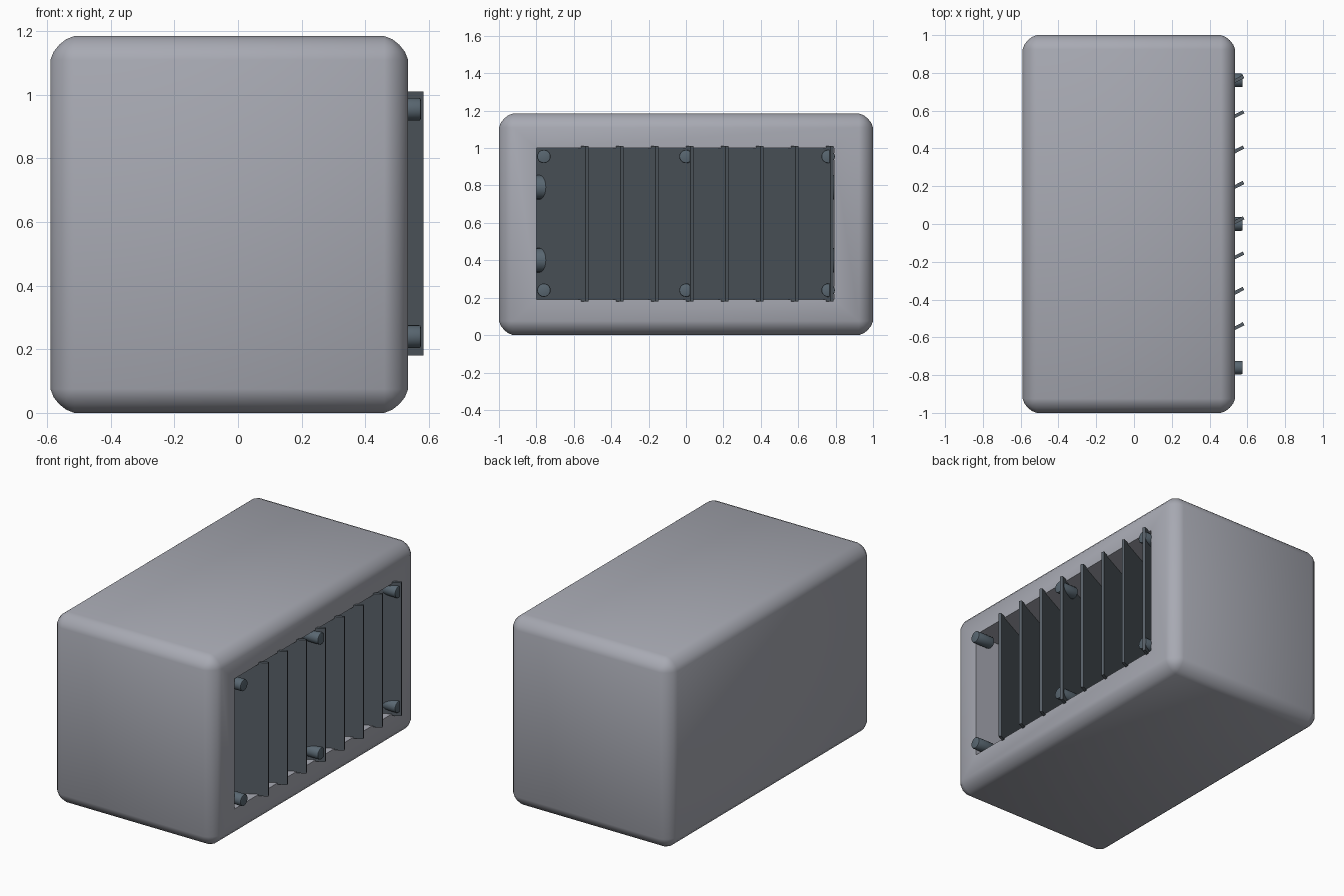
import bpy, bmesh, math
from mathutils import Matrix, Vector

if "Cube" in bpy.data.objects:
    bpy.data.objects.remove(bpy.data.objects["Cube"])


def material(name, rgb):
    m = bpy.data.materials.new(name)
    m.diffuse_color = (*rgb, 1)
    m.use_nodes = True
    m.node_tree.nodes["Principled BSDF"].inputs["Base Color"].default_value = m.diffuse_color
    return m


CASE = material("light grey", (0.39, 0.40, 0.45))
SLAT = material("dark slate", (0.095, 0.115, 0.135))
BOLT = material("blue steel", (0.10, 0.135, 0.165))


def finish(bm, name, mat, angle=35):
    mesh = bpy.data.meshes.new(name)
    bmesh.ops.recalc_face_normals(bm, faces=bm.faces)
    bm.to_mesh(mesh)
    bm.free()
    ob = bpy.data.objects.new(name, mesh)
    bpy.context.collection.objects.link(ob)
    mesh.materials.append(mat)
    bpy.ops.object.select_all(action='DESELECT')
    ob.select_set(True)
    bpy.context.view_layer.objects.active = ob
    bpy.ops.object.shade_smooth_by_angle(angle=math.radians(angle))
    return ob


def cylinder(name, mat, centre, axis, radius, length, bevel=0.0):
    bm = bmesh.new()
    rot = Vector((0, 0, 1)).rotation_difference(Vector(axis)).to_matrix().to_4x4()
    bmesh.ops.create_cone(bm, cap_ends=True, segments=20, radius1=radius, radius2=radius,
                          depth=length, matrix=Matrix.Translation(centre) @ rot)
    if bevel:
        rims = [e for e in bm.edges if any(len(f.verts) > 4 for f in e.link_faces)]
        bmesh.ops.bevel(bm, geom=rims, offset=bevel, segments=2, profile=0.5, affect='EDGES')
    return finish(bm, name, mat)


# Housing: rounded box with a deep rectangular opening in its right side
X0, X1, H = -0.59, 0.535, 1.185
Y_LO, Y_HI, Z_LO, Z_HI = -0.80, 0.79, 0.19, 1.0
bm = bmesh.new()
bmesh.ops.create_cube(bm, size=1, matrix=Matrix.Translation(((X0 + X1) / 2, 0, H / 2))
                      @ Matrix.Diagonal((X1 - X0, 2, H, 1)))
bmesh.ops.bevel(bm, geom=bm.edges[:], offset=0.075, segments=4, profile=0.4, affect='EDGES')
side = max(bm.faces, key=lambda f: f.calc_center_median().x)
bmesh.ops.inset_individual(bm, faces=[side], thickness=0.1)
for v in side.verts:
    v.co.y = Y_HI if v.co.y > 0 else Y_LO
    v.co.z = Z_HI if v.co.z > H / 2 else Z_LO
back = bmesh.ops.extrude_face_region(bm, geom=[side])["geom"]
bmesh.ops.translate(bm, verts=[g for g in back if isinstance(g, bmesh.types.BMVert)],
                    vec=(-0.56, 0, 0))
if side.is_valid:
    bmesh.ops.delete(bm, geom=[side], context='FACES_ONLY')
finish(bm, "housing", CASE, 50)

# Slanted louvre slats
ANGLE, LENGTH = math.radians(27), 0.62
direction = Vector((math.cos(ANGLE), math.sin(ANGLE), 0))
for i in range(8):
    tip = Vector((0.58, -0.528 + 0.187 * i, 0.595))
    bm = bmesh.new()
    bmesh.ops.create_cube(bm, size=1, matrix=Matrix.Translation(tip - direction * LENGTH / 2)
                          @ Matrix.Rotation(ANGLE, 4, 'Z')
                          @ Matrix.Diagonal((LENGTH, 0.018, 0.83, 1)))
    finish(bm, f"slat_{i + 1}", SLAT)

# Support rods running through the slats
for i, z in enumerate((0.40, 0.79)):
    cylinder(f"support_rod_{i + 1}", BOLT, (0.10, -0.005, z), (0, 1, 0), 0.065, 1.6)

# Mounting bolts along the top and bottom of the opening
for y in (-0.76, 0.0, 0.76):
    for z in (0.24, 0.955):
        cylinder("bolt", BOLT, (0.515, y, z), (1, 0, 0), 0.036, 0.12, 0.006)
